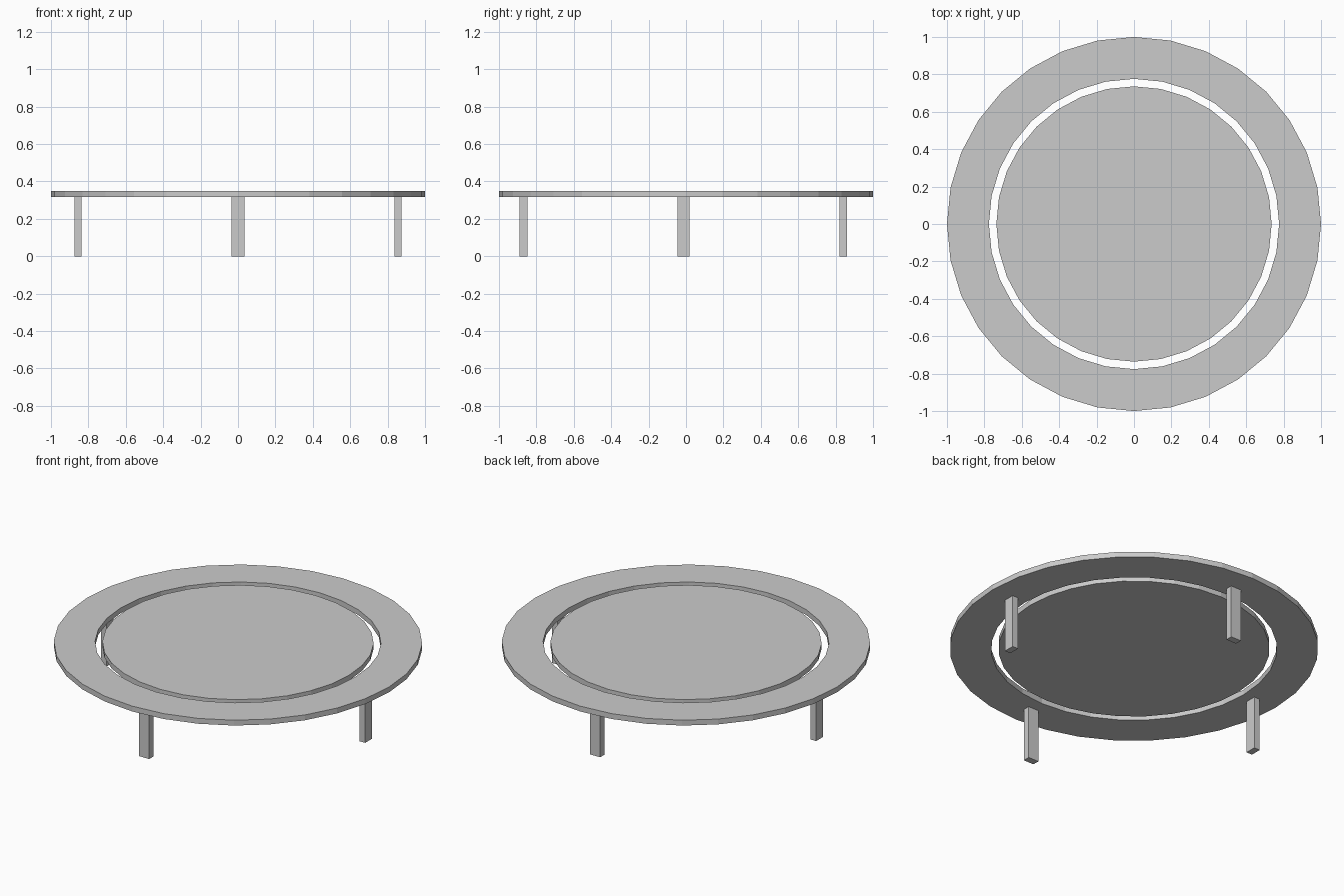
import bpy, bmesh
from math import cos, sin, tau

if "Cube" in bpy.data.objects:
    bpy.data.objects.remove(bpy.data.objects["Cube"])

SIDES, Z0, Z1 = 32, 0.318, 0.35


def finish(name, bm):
    bmesh.ops.recalc_face_normals(bm, faces=bm.faces)
    mesh = bpy.data.meshes.new(name)
    bm.to_mesh(mesh)
    bm.free()
    obj = bpy.data.objects.new(name, mesh)
    bpy.context.collection.objects.link(obj)


def circle(bm, r, z):
    return [bm.verts.new((r * cos(tau * i / SIDES), r * sin(tau * i / SIDES), z))
            for i in range(SIDES)]


def box(name, center, size):
    bm = bmesh.new()
    bmesh.ops.create_cube(bm, size=1)
    bmesh.ops.scale(bm, vec=size, verts=bm.verts)
    bmesh.ops.translate(bm, vec=center, verts=bm.verts)
    finish(name, bm)


# Outer ring: rectangular cross-section swept around the axis
bm = bmesh.new()
loops = [circle(bm, r, z) for r, z in ((1, Z0), (1, Z1), (0.776, Z1), (0.776, Z0))]
for k in range(4):
    a, b = loops[k], loops[(k + 1) % 4]
    for i in range(SIDES):
        j = (i + 1) % SIDES
        bm.faces.new((a[i], a[j], b[j], b[i]))
finish("outer_ring", bm)

# Inner disc, level with the ring
bm = bmesh.new()
low, high = circle(bm, 0.736, Z0), circle(bm, 0.736, Z1)
bm.faces.new(low)
bm.faces.new(high)
for i in range(SIDES):
    j = (i + 1) % SIDES
    bm.faces.new((low[i], low[j], high[j], high[i]))
finish("inner_disc", bm)

# Four flat legs under the ring
for name, x, y, w, d in (("front_leg", 0, -0.869, 0.068, 0.041),
                         ("back_leg", 0, 0.841, 0.068, 0.041),
                         ("left_leg", -0.856, -0.014, 0.038, 0.065),
                         ("right_leg", 0.856, -0.014, 0.038, 0.065)):
    box(name, (x, y, Z0 / 2), (w, d, Z0))
